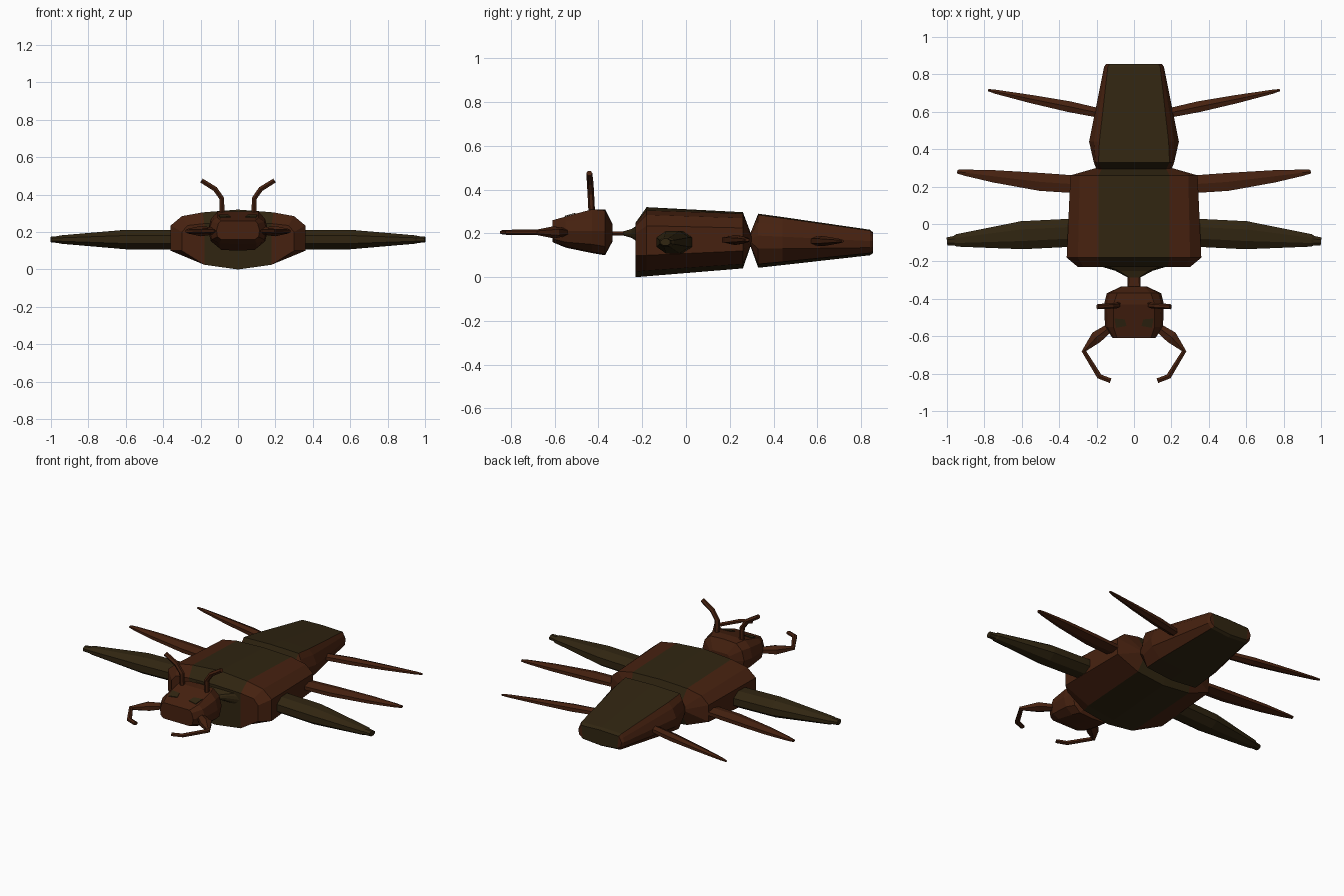
import bpy, bmesh, math
from mathutils import Vector

if "Cube" in bpy.data.objects:
    bpy.data.objects.remove(bpy.data.objects["Cube"])


def material(name, color):
    m = bpy.data.materials.new(name)
    m.diffuse_color = (*color, 1)
    m.use_nodes = True
    m.node_tree.nodes["Principled BSDF"].inputs["Base Color"].default_value = m.diffuse_color
    return m


BROWN = material("brown shell", (0.062, 0.0155, 0.005))
OLIVE = material("dark olive shell", (0.030, 0.0185, 0.0055))


def finish(name, bm, mats):
    bmesh.ops.recalc_face_normals(bm, faces=bm.faces)
    me = bpy.data.meshes.new(name)
    bm.to_mesh(me)
    bm.free()
    for m in mats:
        me.materials.append(m)
    ob = bpy.data.objects.new(name, me)
    bpy.context.collection.objects.link(ob)
    return ob


def shell(name, rings, mats):
    """Loft symmetric half profiles (y, [(x, z) * 7]); central plates get the second material."""
    bm = bmesh.new()
    loops = []
    for y, half in rings:
        pts = list(half) + [(-x, z) for x, z in half[-2:0:-1]]
        loops.append([bm.verts.new((x, y, z)) for x, z in pts])
    n = len(loops[0])
    centre = (0, 5, 6, 11)
    for a, b in zip(loops, loops[1:]):
        for i in range(n):
            j = (i + 1) % n
            f = bm.faces.new((a[i], a[j], b[j], b[i]))
            f.material_index = int(i in centre and len(mats) > 1)
    for r in (loops[0], loops[-1]):
        mid = bm.faces.new([r[i] for i in (0, 1, 5, 6, 7, 11)])
        mid.material_index = len(mats) - 1
        bm.faces.new(r[1:6])
        bm.faces.new(r[7:12])
    return finish(name, bm, mats)


def limb(name, stations, mat, sides=6, up=(0, 0, 1)):
    """Tapered tube through (x, y, z, half width, half height), made on both sides."""
    for label, s in (("right", 1), ("left", -1)):
        bm = bmesh.new()
        pts = [Vector((p[0] * s, p[1], p[2])) for p in stations]
        loops = []
        for i, (c, st) in enumerate(zip(pts, stations)):
            t = (pts[min(i + 1, len(pts) - 1)] - pts[max(i - 1, 0)]).normalized()
            u = Vector(up).cross(t).normalized()
            v = t.cross(u)
            k = 1 / math.cos(math.pi / sides)
            ring = []
            for q in range(sides):
                a = math.tau * (q + 0.5) / sides
                ring.append(bm.verts.new(c + u * math.cos(a) * st[3] * k + v * math.sin(a) * st[4] * k))
            loops.append(ring)
        for a, b in zip(loops, loops[1:]):
            for i in range(sides):
                j = (i + 1) % sides
                bm.faces.new((a[i], a[j], b[j], b[i]))
        bm.faces.new(loops[0])
        bm.faces.new(loops[-1])
        finish(f"{label}_{name}", bm, [mat])


# Thorax with a dark back plate and belly plate
shell("thorax", [
    (-0.23, [(0, .25), (.18, .245), (.27, .235), (.30, .20), (.30, .10), (.18, .025), (0, 0)]),
    (-0.18, [(0, .32), (.19, .305), (.30, .285), (.36, .235), (.36, .10), (.19, .03), (0, .004)]),
    (0.26, [(0, .297), (.19, .29), (.29, .27), (.34, .225), (.34, .12), (.19, .06), (0, .04)]),
    (0.30, [(0, .19), (.17, .19), (.19, .185), (.20, .175), (.20, .165), (.17, .155), (0, .155)]),
], [BROWN, OLIVE])

# Abdomen tapering to the rear
shell("abdomen", [
    (0.29, [(0, .19), (.17, .19), (.19, .185), (.20, .175), (.20, .165), (.17, .155), (0, .155)]),
    (0.33, [(0, .29), (.19, .285), (.205, .25), (.215, .19), (.21, .13), (.18, .06), (0, .043)]),
    (0.44, [(0, .275), (.185, .27), (.215, .24), (.24, .185), (.235, .13), (.175, .07), (0, .055)]),
    (0.84, [(0, .217), (.14, .213), (.15, .19), (.16, .165), (.155, .135), (.13, .11), (0, .10)]),
    (0.855, [(0, .205), (.13, .20), (.14, .185), (.15, .165), (.145, .14), (.12, .12), (0, .11)]),
], [BROWN, OLIVE])

# Head
shell("head", [
    (-0.61, [(0, .26), (.09, .26), (.105, .245), (.115, .21), (.11, .175), (.09, .16), (0, .16)]),
    (-0.55, [(0, .277), (.11, .277), (.14, .255), (.155, .21), (.14, .16), (.10, .14), (0, .135)]),
    (-0.43, [(0, .31), (.11, .31), (.145, .27), (.16, .21), (.145, .15), (.10, .115), (0, .11)]),
    (-0.37, [(0, .31), (.09, .305), (.13, .27), (.145, .21), (.13, .14), (.09, .105), (0, .10)]),
    (-0.335, [(0, .24), (.05, .24), (.065, .23), (.07, .20), (.065, .18), (.05, .17), (0, .165)]),
], [BROWN])


# Neck collar and neck rod
def flat_ring(y, w, zc, h):
    return (y, [(0, zc + h), (w * .8, zc + h), (w * .93, zc + h * .6), (w, zc),
                (w * .93, zc - h * .6), (w * .8, zc - h), (0, zc - h)])


shell("neck_collar", [flat_ring(-.225, .185, .20, .036), flat_ring(-.25, .10, .20, .02),
                      flat_ring(-.285, .035, .20, .01)], [OLIVE])
shell("neck", [flat_ring(-.28, .034, .20, .009), flat_ring(-.35, .036, .20, .009)], [BROWN])

# Eye plates lying on the sloped top of the head
for label, s in (("right", 1), ("left", -1)):
    bm = bmesh.new()
    outline = [(.04, -.545), (.095, -.555), (.105, -.505), (.05, -.51)]
    f = bm.faces.new([bm.verts.new((x * s, y, .311 + (y + .43) * .278)) for x, y in outline])
    r = bmesh.ops.extrude_face_region(bm, geom=[f])
    bmesh.ops.translate(bm, vec=(0, 0, .004), verts=[v for v in r["geom"] if isinstance(v, bmesh.types.BMVert)])
    finish(f"{label}_eye", bm, [OLIVE])

# Antennae and pincers
limb("antenna", [(.085, -.43, .28, .013, .013), (.087, -.435, .38, .013, .013),
                 (.122, -.438, .43, .013, .013), (.195, -.442, .475, .012, .012)],
     BROWN, 6, (0, 1, 0))
limb("pincer", [(.12, -.545, .205, .02, .015), (.20, -.605, .205, .033, .024),
                (.268, -.68, .205, .012, .011), (.185, -.815, .205, .014, .010),
                (.125, -.838, .205, .013, .009)], BROWN, 6)

# Broad front legs, then slim middle and rear legs
limb("front_leg", [(.30, -.045, .16, .075, .052), (.60, -.06, .16, .075, .052),
                   (.95, -.088, .16, .033, .022), (.96, -.09, .16, .026, .018),
                   (1.0, -.094, .16, .022, .016)], OLIVE, 8)
limb("middle_leg", [(.28, .21, .17, .047, .018), (.50, .225, .17, .048, .02),
                    (.75, .255, .17, .033, .016), (.90, .274, .17, .017, .010),
                    (.945, .28, .17, .010, .006)], BROWN, 6)
limb("rear_leg", [(.17, .59, .165, .025, .018), (.35, .628, .165, .029, .02),
                  (.55, .668, .165, .022, .014), (.74, .707, .165, .011, .008),
                  (.78, .716, .165, .006, .005)], BROWN, 6)
